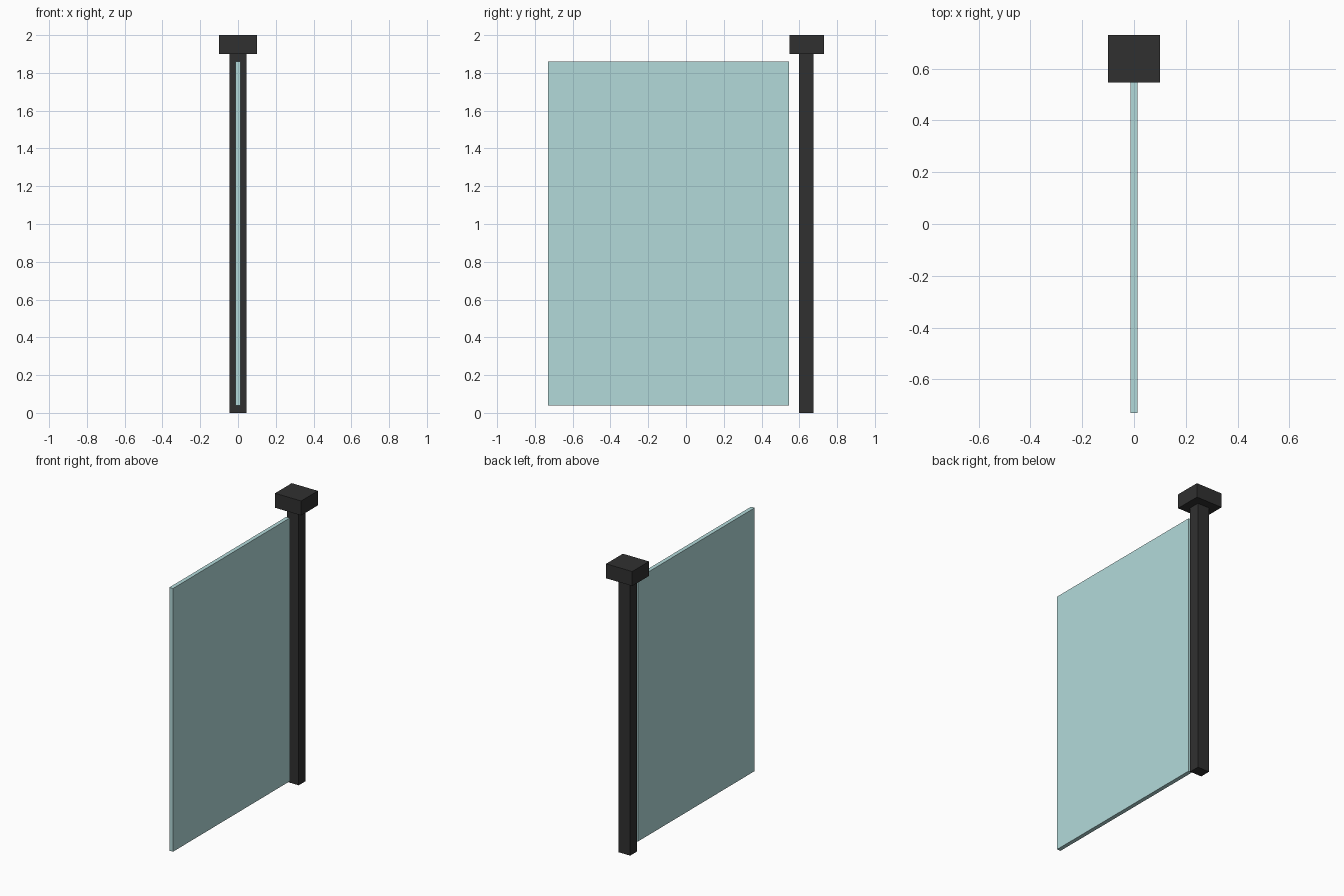
import bpy

if "Cube" in bpy.data.objects:
    bpy.data.objects.remove(bpy.data.objects["Cube"])


def material(name, color):
    mat = bpy.data.materials.new(name)
    mat.diffuse_color = color
    mat.use_nodes = True
    mat.node_tree.nodes["Principled BSDF"].inputs["Base Color"].default_value = mat.diffuse_color
    return mat


def box(name, lo, hi, mat):
    """Axis-aligned box between two corners."""
    center = [(a + b) / 2 for a, b in zip(lo, hi)]
    size = [b - a for a, b in zip(lo, hi)]
    bpy.ops.mesh.primitive_cube_add(size=1, location=center)
    obj = bpy.context.object
    obj.name = name
    obj.scale = size
    bpy.ops.object.transform_apply(location=False, rotation=False, scale=True)
    obj.data.materials.append(mat)
    return obj


dark_metal = material("dark_metal", (0.03, 0.03, 0.03, 1))
glass = material("tinted_glass", (0.45, 0.7, 0.7, 0.6))

# Upright post with its cap block
box("post", (-0.045, 0.599, 0), (0.045, 0.674, 1.9), dark_metal)
box("post_cap", (-0.1, 0.547, 1.9), (0.1, 0.73, 2.0), dark_metal)

# Glass panel, standing clear of the post and the ground
box("glass_panel", (-0.014, -0.73, 0.04), (0.014, 0.546, 1.86), glass)
